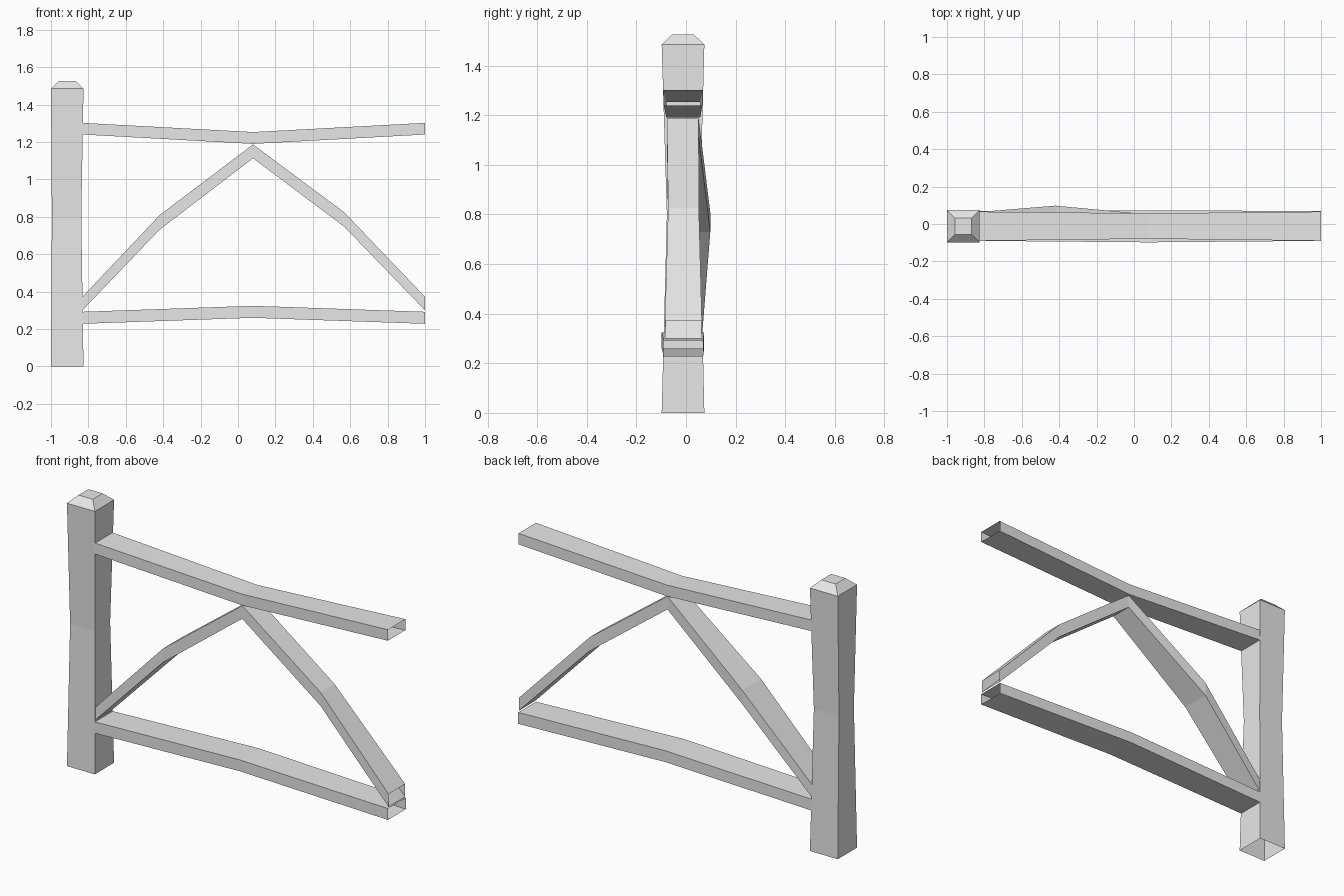
import bpy

cube = bpy.data.objects.get("Cube")
if cube:
    bpy.data.objects.remove(cube, do_unlink=True)

# Plain grey for the whole fence
grey = bpy.data.materials.new("plain_grey")
grey.use_nodes = True
colour = (0.8, 0.8, 0.8, 1)
grey.diffuse_color = colour
grey.node_tree.nodes["Principled BSDF"].inputs["Base Color"].default_value = colour


def tube(name, rings, cap_end=False):
    """Join four-cornered rings into an open, flat-faced beam."""
    verts = [v for ring in rings for v in ring]
    faces = []
    for r in range(len(rings) - 1):
        a, b = 4 * r, 4 * r + 4
        for i in range(4):
            j = (i + 1) % 4
            faces.append((a + i, a + j, b + j, b + i))
    if cap_end:
        n = len(verts)
        faces.append((n - 4, n - 3, n - 2, n - 1))
    mesh = bpy.data.meshes.new(name)
    mesh.from_pydata(verts, [], faces)
    mesh.materials.append(grey)
    obj = bpy.data.objects.new(name, mesh)
    bpy.context.collection.objects.link(obj)
    return obj


def level_ring(z, x0, x1, y0, y1):
    return [(x0, y0, z), (x1, y0, z), (x1, y1, z), (x0, y1, z)]


def upright_ring(x, z0, z1, y0, y1):
    return [(x, y0, z0), (x, y1, z0), (x, y1, z1), (x, y0, z1)]


# Post: pinched waist, bevelled top, open underside
tube("post", [
    level_ring(0, -1, -0.826, -0.098, 0.074),
    level_ring(0.8, -0.995, -0.838, -0.077, 0.056),
    level_ring(1.485, -1, -0.826, -0.098, 0.074),
    level_ring(1.526, -0.957, -0.868, -0.056, 0.031),
], cap_end=True)

# Rails: open ends, bent at the middle
LEFT, MID, RIGHT = -0.832, 0.08, 1.0
tube("top_rail", [
    upright_ring(LEFT, 1.24, 1.302, -0.09, 0.066),
    upright_ring(MID, 1.19, 1.253, -0.079, 0.057),
    upright_ring(RIGHT, 1.24, 1.302, -0.09, 0.066),
])
tube("bottom_rail", [
    upright_ring(LEFT, 0.228, 0.292, -0.09, 0.069),
    upright_ring(MID, 0.26, 0.324, -0.098, 0.073),
    upright_ring(RIGHT, 0.228, 0.292, -0.09, 0.069),
])

# Arched brace: one tube with a knee on each side of the peak
tube("arched_brace", [
    upright_ring(LEFT, 0.30, 0.372, -0.085, 0.064),
    upright_ring(-0.42, 0.73, 0.808, -0.07, 0.098),
    upright_ring(MID, 1.113, 1.187, -0.077, 0.051),
    upright_ring(0.567, 0.748, 0.825, -0.072, 0.052),
    upright_ring(RIGHT, 0.30, 0.372, -0.085, 0.064),
])
